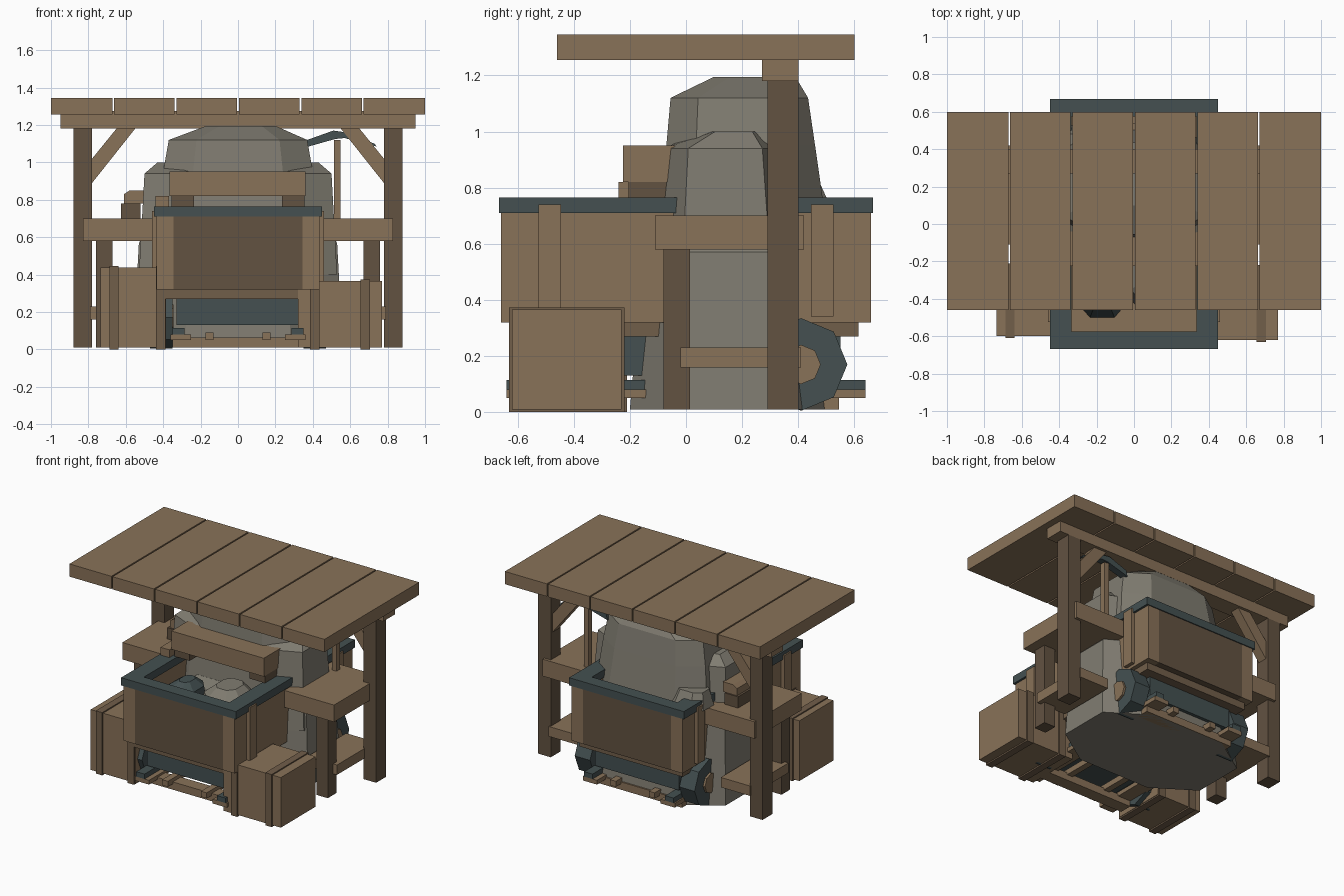
import bpy, bmesh, math
from mathutils import Matrix

if "Cube" in bpy.data.objects:
    bpy.data.objects.remove(bpy.data.objects["Cube"])


def material(name, rgb):
    m = bpy.data.materials.new(name)
    m.diffuse_color = (*rgb, 1)
    m.use_nodes = True
    m.node_tree.nodes["Principled BSDF"].inputs["Base Color"].default_value = m.diffuse_color
    return m


LIGHT = material("light wood", (0.25, 0.168, 0.098))
DARK = material("dark wood", (0.122, 0.084, 0.053))
STRAP = material("strap wood", (0.165, 0.112, 0.068))
STONE = material("grey stone", (0.216, 0.202, 0.165))
IRON = material("dark iron", (0.058, 0.081, 0.083))


def finish(name, bm, mat):
    bmesh.ops.recalc_face_normals(bm, faces=bm.faces)
    me = bpy.data.meshes.new(name)
    bm.to_mesh(me)
    bm.free()
    me.materials.append(mat)
    ob = bpy.data.objects.new(name, me)
    bpy.context.collection.objects.link(ob)
    return ob


def box(name, mat, x, y, z):
    """Box given by its (min, max) on every axis."""
    bm = bmesh.new()
    bmesh.ops.create_cube(bm, size=1)
    for v in bm.verts:
        v.co = [r[0] if c < 0 else r[1] for c, r in zip(v.co, (x, y, z))]
    return finish(name, bm, mat)


def pair(name, mat, x, y, z):
    """Box and its mirror image across x."""
    box(name + "_right", mat, x, y, z)
    box(name + "_left", mat, (-x[1], -x[0]), y, z)


def prism(name, mat, pts, y0, y1):
    """Outline in x, z swept along y."""
    bm = bmesh.new()
    a = [bm.verts.new((p[0], y0, p[1])) for p in pts]
    b = [bm.verts.new((p[0], y1, p[1])) for p in pts]
    bm.faces.new(a)
    bm.faces.new(b[::-1])
    n = len(pts)
    for i in range(n):
        bm.faces.new((a[i], b[i], b[(i + 1) % n], a[(i + 1) % n]))
    return finish(name, bm, mat)


def rock(name, mat, rings, cut=0.25):
    """Stacked chamfered rectangles: (z, x0, x1, y0, y1)."""
    bm = bmesh.new()
    loops = []
    for z, x0, x1, y0, y1 in rings:
        cx, cy = (x1 - x0) * cut, (y1 - y0) * cut
        pts = [(x0 + cx, y0), (x1 - cx, y0), (x1, y0 + cy), (x1, y1 - cy),
               (x1 - cx, y1), (x0 + cx, y1), (x0, y1 - cy), (x0, y0 + cy)]
        loops.append([bm.verts.new((px, py, z)) for px, py in pts])
    for a, b in zip(loops, loops[1:]):
        for i in range(8):
            j = (i + 1) % 8
            bm.faces.new((a[i], a[j], b[j], b[i]))
    bm.faces.new(loops[0][::-1])
    bm.faces.new(loops[-1])
    return finish(name, bm, mat)


def drum(name, mat, centre, radius, depth, sides):
    """Low-sided cylinder lying along x."""
    bm = bmesh.new()
    bmesh.ops.create_cone(bm, cap_ends=True, segments=sides, radius1=radius,
                          radius2=radius, depth=depth,
                          matrix=Matrix.Translation(centre) @ Matrix.Rotation(math.pi / 2, 4, 'Y'))
    return finish(name, bm, mat)


# Roof planks
for i in range(6):
    x = -1 + i / 3
    box("roof_plank", LIGHT, (x + (0.005 if i else 0), x + 1 / 3 - (0.005 if i < 5 else 0)),
        (-0.46, 0.6), (1.255, 1.345))

# Roof frame and side shelves
box("roof_beam", LIGHT, (-0.95, 0.95), (0.27, 0.40), (1.18, 1.275))
pair("roof_post", DARK, (0.78, 0.88), (0.29, 0.40), (0.01, 1.18))
for s, side in ((-1, "left"), (1, "right")):
    prism("roof_brace_" + side, LIGHT,
          [(s * 0.78, 0.89), (s * 0.78, 1.02), (s * 0.65, 1.18), (s * 0.55, 1.18)], 0.31, 0.38)
pair("side_shelf", LIGHT, (0.44, 0.83), (-0.11, 0.42), (0.58, 0.70))
pair("shelf_leg", DARK, (0.67, 0.76), (-0.08, 0.015), (0.01, 0.58))
pair("lower_strut", LIGHT, (0.56, 0.79), (-0.02, 0.41), (0.16, 0.23))

# Boulders
rock("base_boulder", STONE, [(0.01, -0.56, 0.56, -0.20, 0.54), (0.57, -0.53, 0.53, -0.15, 0.48),
                             (0.63, -0.48, 0.48, -0.11, 0.44)])
rock("middle_boulder", STONE, [(0.4, -0.53, 0.53, -0.13, 0.42), (0.94, -0.5, 0.5, -0.08, 0.36),
                               (1.0, -0.43, 0.43, 0.06, 0.28)], 0.2)
rock("top_boulder", STONE, [(0.6, -0.44, 0.44, -0.10, 0.51), (0.95, -0.40, 0.40, -0.07, 0.46),
                            (1.12, -0.37, 0.37, -0.055, 0.435), (1.195, -0.17, 0.20, 0.10, 0.39)], 0.2)
rock("rear_chip", STONE, [(0.7, -0.47, -0.2, 0.3, 0.53), (0.81, -0.44, -0.24, 0.33, 0.48)])

# Cart tub: side walls, end panels, floor, rim
pair("tub_side", LIGHT, (0.345, 0.435), (-0.66, 0.66), (0.32, 0.71))
for s, end in ((-1, "front"), (1, "back")):
    box("tub_panel_" + end, DARK, (-0.345, 0.345), sorted((s * 0.575, s * 0.66)), (0.32, 0.71))
    box("rim_" + end, IRON, (-0.45, 0.45), sorted((s * 0.575, s * 0.667)), (0.71, 0.765))
    pair("tub_batten_" + end, LIGHT, (0.435, 0.46), sorted((s * 0.445, s * 0.525)), (0.34, 0.74))
pair("rim_side", IRON, (0.335, 0.45), (-0.575, 0.575), (0.71, 0.765))
box("tub_floor", LIGHT, (-0.345, 0.345), (-0.575, 0.575), (0.32, 0.48))
box("tub_base", STRAP, (-0.405, 0.405), (-0.615, 0.615), (0.27, 0.32))

# Tub load
rock("loose_stone", STONE, [(0.48, -0.05, 0.3, -0.46, -0.12), (0.66, -0.02, 0.27, -0.42, -0.14),
                            (0.72, 0.05, 0.2, -0.36, -0.18)])
rock("iron_chunk", IRON, [(0.48, -0.3, -0.04, -0.5, -0.2), (0.66, -0.27, -0.07, -0.46, -0.22),
                          (0.71, -0.2, -0.12, -0.4, -0.28)])
box("rear_load", LIGHT, (-0.3, 0.3), (0.4, 0.54), (0.48, 0.66))

# Undercarriage and wheels
box("undercarriage", IRON, (-0.33, 0.33), (-0.55, 0.55), (0.13, 0.27))
for y, end in ((-0.41, "front"), (0.41, "back")):
    for s, side in ((-1, "left"), (1, "right")):
        drum(f"wheel_{end}_{side}", IRON, (s * 0.41, y, 0.17), 0.165, 0.12, 8)
        drum(f"hub_{end}_{side}", LIGHT, (s * 0.415, y, 0.17), 0.07, 0.14, 8)

# Track
pair("rail", IRON, (0.285, 0.35), (-0.64, 0.64), (0.08, 0.115))
pair("rail_bed", LIGHT, (0.25, 0.36), (-0.64, 0.64), (0.05, 0.08))
for y in (-0.5, 0.5):
    box("track_tie", LIGHT, (-0.35, 0.35), (y - 0.045, y + 0.045), (0.01, 0.065))
pair("track_block", LIGHT, (0.13, 0.175), (-0.6, 0.6), (0.05, 0.09))


# Crates with straps
def crate(name, x, y, z, straps):
    box(name, LIGHT, x, y, (0.01, z))
    for sx in straps:
        box(name + "_strap", STRAP, (sx - 0.025, sx + 0.025),
            (y[0] - 0.01, y[1] + 0.01), (0.0, z + 0.008))


crate("right_crate", (0.32, 0.77), (-0.62, -0.23), 0.365, (0.41, 0.68))
crate("left_crate", (-0.735, -0.385), (-0.60, -0.22), 0.437, (-0.663, -0.413))

# Beam resting above the cart
box("bench_beam", LIGHT, (-0.365, 0.36), (-0.225, -0.04), (0.82, 0.95))
pair("bench_support", DARK, (0.235, 0.355), (-0.205, -0.06), (0.765, 0.82))
box("rim_block", LIGHT, (-0.44, -0.37), (-0.24, -0.08), (0.765, 0.82))

# Small chest on the left shelf
box("chest", DARK, (-0.625, -0.52), (0.10, 0.31), (0.70, 0.78))
prism("chest_lid", LIGHT, [(-0.61, 0.78), (-0.5, 0.78), (-0.5, 0.85), (-0.58, 0.85), (-0.61, 0.83)],
      0.11, 0.30)

# Pick
box("pick_handle", LIGHT, (0.512, 0.548), (0.32, 0.36), (0.70, 1.12))
prism("pick_head", IRON, [(0.36, 1.08), (0.52, 1.125), (0.57, 1.13), (0.74, 1.085), (0.73, 1.1),
                          (0.58, 1.16), (0.51, 1.17), (0.37, 1.12)], 0.315, 0.365)
